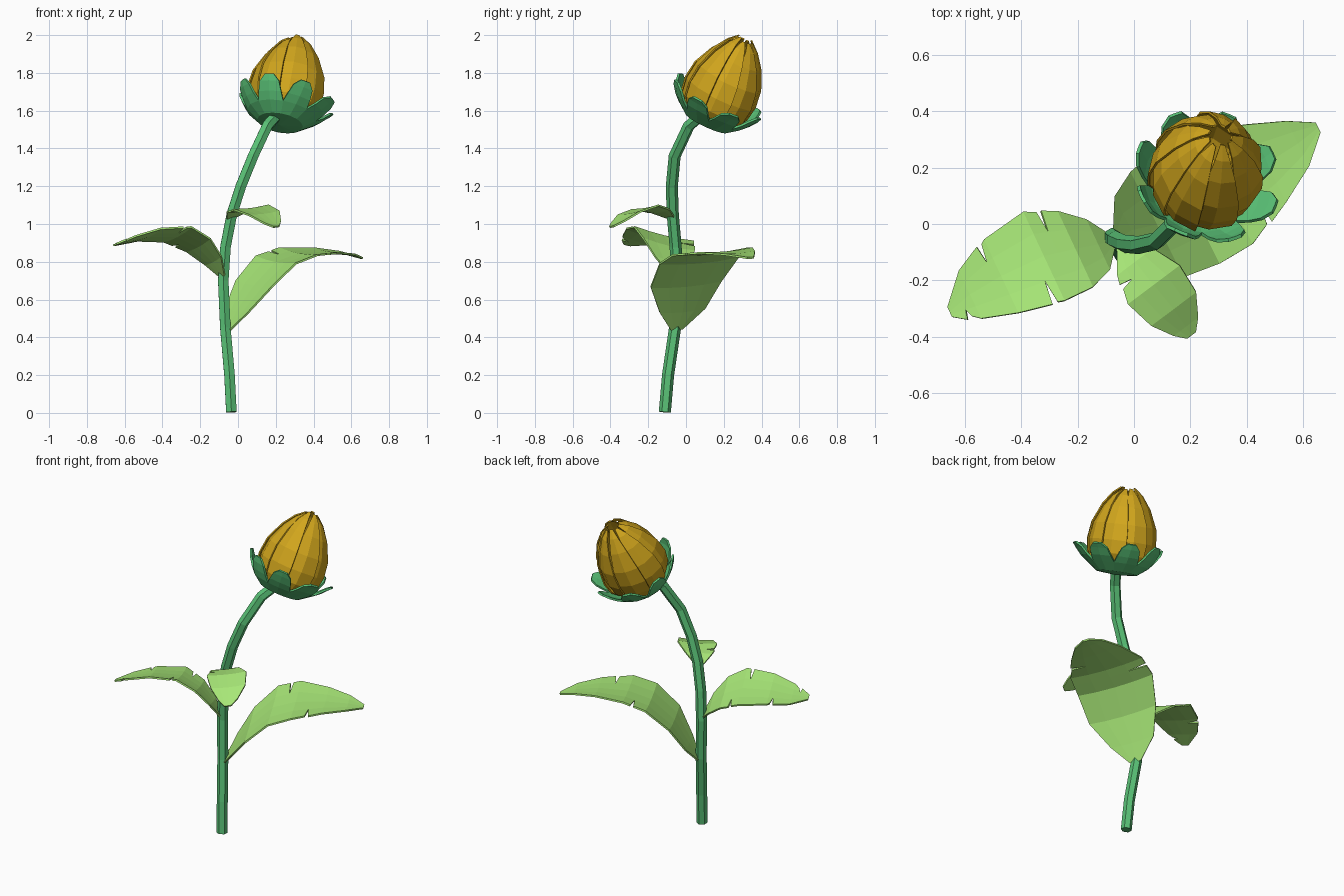
import bpy, bmesh, math, random
from mathutils import Vector

if "Cube" in bpy.data.objects:
    bpy.data.objects.remove(bpy.data.objects["Cube"])

random.seed(4)


def material(name, rgb):
    m = bpy.data.materials.new(name)
    m.diffuse_color = (*rgb, 1)
    m.use_nodes = True
    m.node_tree.nodes["Principled BSDF"].inputs["Base Color"].default_value = m.diffuse_color
    return m


STEM = material("stem green", (0.10, 0.53, 0.18))
LEAF = material("leaf green", (0.40, 0.82, 0.19))
GOLD = material("petal gold", (0.64, 0.38, 0.012))


def finish(name, bm, mat, thickness):
    bmesh.ops.remove_doubles(bm, verts=bm.verts, dist=0.0005)
    bmesh.ops.recalc_face_normals(bm, faces=bm.faces)
    me = bpy.data.meshes.new(name)
    bm.to_mesh(me)
    bm.free()
    me.materials.append(mat)
    ob = bpy.data.objects.new(name, me)
    bpy.context.collection.objects.link(ob)
    mod = ob.modifiers.new("thickness", 'SOLIDIFY')
    mod.thickness = thickness
    mod.offset = 0
    return ob


def fill_grid(bm, rows, skip=()):
    """Quads between rows of points; skip holds (row, column) cells left open."""
    grid = [[bm.verts.new(p) for p in row] for row in rows]
    for i in range(len(grid) - 1):
        for j in range(len(grid[0]) - 1):
            if (i, j) not in skip:
                bm.faces.new((grid[i][j], grid[i][j + 1], grid[i + 1][j + 1], grid[i + 1][j]))


# Stem: bent six-sided tube
path = [(-0.035, -0.112, 0.004), (-0.045, -0.095, 0.2), (-0.067, -0.058, 0.45),
        (-0.078, -0.045, 0.7), (-0.066, -0.055, 0.88), (-0.033, -0.07, 1.05),
        (0.015, -0.075, 1.2), (0.08, -0.06, 1.36), (0.155, 0.015, 1.52), (0.2, 0.075, 1.57)]
cu = bpy.data.curves.new("stem", 'CURVE')
cu.dimensions = '3D'
cu.bevel_depth = 0.032
cu.bevel_resolution = 1
cu.use_fill_caps = True
sp = cu.splines.new('POLY')
sp.points.add(len(path) - 1)
for p, co in zip(sp.points, path):
    p.co = (*co, 1)
sp.use_smooth = False
cu.materials.append(STEM)
stem = bpy.data.objects.new("stem", cu)
bpy.context.collection.objects.link(stem)
bpy.context.view_layer.objects.active = stem
stem.select_set(True)
bpy.ops.object.convert(target='MESH')


# Leaves: spine of (x, y, z, half width), side vector, torn notches (t, side)
def leaf(name, spine, side, notches, fold=0.06):
    side = Vector(side)
    cols = (-1, -0.5, 0, 0.5, 1)
    stops = sorted([(float(i), 0) for i in range(len(spine))] + list(notches))
    rows, skip = [], set()
    for t, cut in stops:
        i = min(int(t), len(spine) - 2)
        a, b = Vector(spine[i]), Vector(spine[i + 1])
        c = a.lerp(b, t - i)
        along = (b - a).xyz.normalized()
        row = [c.xyz + side * (c.w * v) + Vector((0, 0, fold * c.w * v * v)) for v in cols]
        if cut:
            e = 0 if cut < 0 else 4
            first, second = list(row), list(row)
            first[e] = row[e] - along * 0.01
            second[e] = row[e] + along * 0.01
            skip.add((len(rows), 0 if cut < 0 else 3))
            rows += [first, second]
        else:
            rows.append(row)
    bm = bmesh.new()
    fill_grid(bm, rows, skip)
    bmesh.ops.dissolve_degenerate(bm, dist=0.0005, edges=bm.edges)
    finish(name, bm, LEAF, 0.01)


leaf("large_leaf",
     [(-0.055, -0.05, 0.44, 0.035), (-0.005, -0.02, 0.535, 0.135), (0.085, 0.0, 0.67, 0.21),
      (0.2, 0.07, 0.795, 0.235), (0.32, 0.13, 0.84, 0.225), (0.47, 0.215, 0.85, 0.155),
      (0.58, 0.285, 0.84, 0.09), (0.652, 0.342, 0.82, 0.02)],
     (0.45, -0.89, -0.08), [(3.6, -1), (4.5, 1)])
leaf("left_leaf",
     [(-0.08, -0.06, 0.72, 0.025), (-0.13, -0.075, 0.8, 0.1), (-0.21, -0.09, 0.88, 0.15),
      (-0.32, -0.115, 0.935, 0.175), (-0.47, -0.185, 0.935, 0.145),
      (-0.58, -0.25, 0.91, 0.095), (-0.652, -0.312, 0.89, 0.02)],
     (0.42, -0.9, 0.22), [(2.55, -1), (3.2, 1), (4.2, -1), (5.4, 1)])
leaf("small_leaf",
     [(-0.04, -0.075, 1.03, 0.025), (0.005, -0.135, 1.065, 0.08), (0.07, -0.215, 1.08, 0.115),
      (0.14, -0.3, 1.05, 0.1), (0.183, -0.362, 1.005, 0.055), (0.203, -0.393, 0.985, 0.02)],
     (0.8, 0.6, 0.1), [(1.4, -1)])

# Bud frame: tilted axis
BASE = Vector((0.22, 0.10, 1.52))
W = Vector((0.09, 0.22, 0.47)).normalized()
U = Vector((1, 0, 0))
U = (U - W * U.dot(W)).normalized()
V = W.cross(U)


def whorl(bm, profile, angle, half, spiral, cols, stretch=1.0, flare=0.0):
    """One petal or sepal; profile rows are (radius, height, width factor)."""
    rows = []
    for r, h, f in profile:
        row = []
        for v in cols:
            a = angle + v * half * f
            rr = r * (1 + spiral * v) + flare * (1 - f)
            row.append(BASE + (U * math.cos(a) + V * math.sin(a)) * rr
                       + W * (h * stretch - flare * (1 - f)))
        rows.append(row)
    fill_grid(bm, rows)


# Petals: closed, spirally overlapping, parting slightly at the tip
petal = [(0.05, 0.025, 1), (0.14, 0.055, 1), (0.182, 0.12, 1), (0.194, 0.2, 0.98),
         (0.182, 0.3, 0.93), (0.136, 0.41, 0.84), (0.085, 0.485, 0.7), (0.04, 0.525, 0.45)]
bm = bmesh.new()
for k in range(9):
    whorl(bm, petal, k * math.tau / 9 + random.uniform(-0.06, 0.06), 0.45, 0.055,
          (-1, 0, 1), random.uniform(0.95, 0.99))
finish("petals", bm, GOLD, 0.008)

# Sepals: joined cup that opens into eight lobes, wider on the +x side
sepal = [(0.001, 0.01, 1), (0.12, 0.022, 1), (0.18, 0.068, 1), (0.21, 0.105, 0.78),
         (0.238, 0.15, 0.58), (0.25, 0.183, 0.25)]
bm = bmesh.new()
for k in range(8):
    a = math.radians(-20 + 45 * k)
    whorl(bm, sepal, a, math.pi / 8, 0, (-1, 0, 1), 1.0, 0.035 * max(0, math.cos(a)))
finish("sepals", bm, STEM, 0.012)
